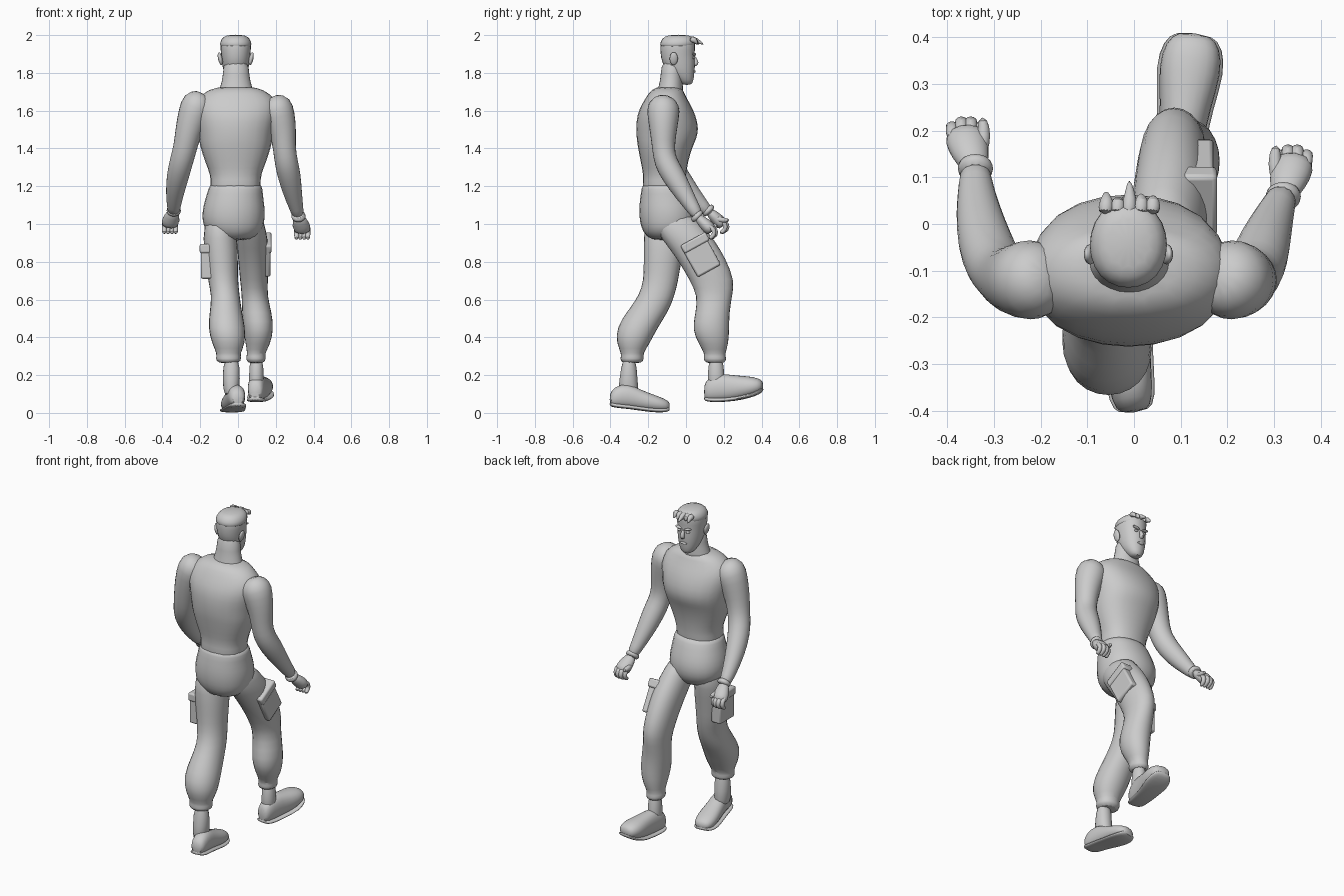
import bpy
import bmesh
from math import cos, sin, pi, radians
from mathutils import Vector

default = bpy.data.objects.get("Cube")
if default:
    bpy.data.objects.remove(default, do_unlink=True)

SIDES = 12
CM = 0.01


def finish(obj, name, angle=60):
    obj.name = name
    bpy.ops.object.select_all(action='DESELECT')
    obj.select_set(True)
    bpy.context.view_layer.objects.active = obj
    bpy.ops.object.shade_smooth_by_angle(angle=radians(angle))
    return obj


def ring(centre, u, v, power):
    """Rounded-box outline around a centre, spanned by half axes u and v."""
    points = []
    for i in range(SIDES):
        a = 2 * pi * (i + 0.5) / SIDES
        c, s = cos(a), sin(a)
        k = (abs(c) ** power + abs(s) ** power) ** (-1 / power)
        points.append(centre + u * c * k + v * s * k)
    return points


def skin(name, rings):
    """Bridge a stack of rings into one closed, subdivided surface."""
    bm = bmesh.new()
    loops = [[bm.verts.new(p) for p in r] for r in rings]
    for a, b in zip(loops, loops[1:]):
        for i in range(SIDES):
            j = (i + 1) % SIDES
            bm.faces.new((a[i], a[j], b[j], b[i]))
    bm.faces.new(loops[0])
    bm.faces.new(loops[-1])
    bmesh.ops.recalc_face_normals(bm, faces=bm.faces)
    mesh = bpy.data.meshes.new(name)
    bm.to_mesh(mesh)
    bm.free()
    obj = bpy.data.objects.new(name, mesh)
    bpy.context.collection.objects.link(obj)
    obj.modifiers.new("Round", 'SUBSURF').levels = 1
    return finish(obj, name)


def stack(name, rows, power=2.2):
    """Level sections in centimetres: height, x range, y range."""
    rings = []
    for z, x0, x1, y0, y1 in rows:
        centre = Vector((x0 + x1, y0 + y1, 2 * z)) * CM / 2
        u = Vector(((x1 - x0) * CM / 2, 0, 0))
        v = Vector((0, (y1 - y0) * CM / 2, 0))
        rings.append(ring(centre, u * 1.02, v * 1.02, power))
    return skin(name, rings)


def tube(name, points, flat=1.0):
    """Round sections square to a path in centimetres: x, y, z, radius."""
    path = [Vector(p[:3]) * CM for p in points]
    rings = []
    for i, p in enumerate(path):
        along = path[min(i + 1, len(path) - 1)] - path[max(i - 1, 0)]
        v = along.cross(Vector((1, 0, 0))).normalized()
        u = v.cross(along).normalized()
        r = points[i][3] * CM * 1.03
        rings.append(ring(p, u * r, v * r * flat, 2))
    return skin(name, rings)


def blob(name, location, size, turn=(0, 0, 0)):
    bpy.ops.mesh.primitive_uv_sphere_add(segments=14, ring_count=8)
    obj = bpy.context.object
    obj.location = Vector(location) * CM
    obj.scale = Vector(size) * CM
    obj.rotation_euler = [radians(a) for a in turn]
    return finish(obj, name)


def slab(name, location, size, tilt):
    bpy.ops.mesh.primitive_cube_add(size=2)
    obj = bpy.context.object
    obj.location = Vector(location) * CM
    obj.scale = Vector(size) * CM
    obj.rotation_euler.x = radians(tilt)
    bpy.ops.object.transform_apply(location=False, rotation=False, scale=True)
    bevel = obj.modifiers.new("Soft edge", 'BEVEL')
    bevel.width = CM
    bevel.segments = 2
    return finish(obj, name, 40)


def shoe(name, heel, toe, rows):
    """Sections from heel to toe: fraction, half width, underside, top."""
    heel, toe = Vector((*heel, 0)) * CM, Vector((*toe, 0)) * CM
    side = (toe - heel).cross(Vector((0, 0, 1))).normalized() * CM
    up = Vector((0, 0, CM))
    upper, sole = [], []
    for t, w, low, high in rows:
        base = heel.lerp(toe, t)
        upper.append(ring(base + up * (low + high) / 2, side * w,
                          up * (high - low) / 2, 2.6))
        sole.append(ring(base + up * (low + 0.8), side * (w + 0.5), up * 1.1, 4))
    skin(name, upper)
    skin(name + "_sole", sole)


# Torso and neck
stack("torso", [
    (115, -15, 12, -23, 0), (121, -14.5, 12, -23, -0.5), (126, -14.5, 12, -22.5, 0),
    (133, -17.5, 15, -24, 1), (141, -20, 17.5, -25.5, 3.5), (144, -20.5, 18, -26, 5),
    (150, -21.5, 19, -26.5, 7), (158, -23, 21, -26, 5), (164, -23, 21, -23, 2),
    (169, -19, 17, -20, -1), (173, -12, 10, -16.5, -2)], 2.6)
stack("neck", [(165, -12, 10, -17, -1), (173, -9.5, 7.5, -14.5, -1.5),
               (178, -8, 6, -13.5, -2), (188, -8, 6, -13, -1)], 2)

# Trousers
stack("pelvis", [
    (91, -10, 7, -19, -2), (96, -17, 13, -23, 4), (101, -19, 14, -24.5, 6),
    (107, -19, 14.5, -25, 6), (113, -17.5, 13.5, -24.5, 4),
    (119, -15.5, 13, -23.5, 1.5), (122, -15, 12.5, -23, 0)], 2.4)
stack("leading_trouser_leg", [
    (106, 0, 12, -19, 3), (100, -1, 14, -18, 8), (92, -1, 16, -13, 15),
    (82, 0, 16, -5, 21), (70, 1, 16, 2, 26), (62, 2, 15.5, 6, 24.5),
    (53, 2, 18, 5, 23), (44, 3, 19, 3, 23), (36, 4, 17, 7, 22.5),
    (31, 5, 14, 10, 20.5), (29, 4, 15, 9, 21.5), (26, 5, 14, 10, 21)])
stack("trailing_trouser_leg", [
    (106, -17, -3, -22, 2), (92, -19, 0, -22.5, 0), (80, -17, 0, -22.5, -2.5),
    (70, -16, 0, -22.5, -4), (62, -14, 1, -25, -6), (54, -15, 2, -31, -9),
    (45, -16, 4, -37, -15), (37, -14, 4, -37, -19), (31, -11, 1, -34, -23),
    (29, -12, 2, -35, -22), (26, -11, 1, -34.5, -23)])

# Thigh pockets with flaps
for name, x, y, z, tilt in (("leading", 14, 8, 83, 29), ("trailing", -16.5, -12, 80, 0)):
    slab(name + "_pocket", (x, y, z), (3.2, 7, 9), tilt)
    slab(name + "_pocket_flap", (x, y - tilt / 9, z + 7), (3.8, 7.6, 2.5), tilt)

# Ankles and shoes
stack("leading_ankle", [(30, 6, 13.5, 12, 20), (20, 6, 13.5, 11.5, 20), (11, 5, 14, 11, 22)])
stack("trailing_ankle", [(30, -8, 1, -34, -26), (18, -8, 1, -35, -26), (8, -8, 1, -37, -24)])
shoe("leading_shoe", (9, 9.5), (13, 41), [
    (0, 3, 7, 15), (0.08, 4.5, 6, 19), (0.3, 5, 6, 21), (0.5, 5.5, 6.5, 20),
    (0.75, 7, 8, 19.5), (0.92, 6, 10, 18.5), (1, 3.5, 12, 16.5)])
shoe("trailing_shoe", (0, -40.5), (-4, -8.5), [
    (0, 3, 4, 10), (0.08, 4.5, 3, 14), (0.3, 5, 2.5, 16), (0.5, 5.5, 1.5, 12.5),
    (0.75, 6.5, 0.5, 9.5), (0.92, 5.5, 0.5, 7.5), (1, 3, 1.5, 5.5)])

# Arms from the shoulder cap to the wrist
tube("right_arm", [
    (17, -11, 167, 4), (20, -12, 163, 9), (22, -12, 157, 8.5), (24, -12, 148, 7),
    (24.5, -12, 140, 6), (25.5, -11, 133, 6.2), (27, -7, 126, 6.3),
    (29, -1, 116, 5), (31, 4, 108, 3.6), (32, 6.5, 104, 3.2)])
tube("left_arm", [
    (-18, -11, 169, 4), (-21, -12, 165, 9), (-23.5, -12, 158, 8.5), (-26.5, -12, 148, 7),
    (-28, -11, 140, 6.3), (-30, -9, 133, 6.3), (-32, -4, 125, 6),
    (-33.5, 3, 116, 4.8), (-34, 9, 109, 3.6), (-34, 12, 106, 3.2)])


def hand(name, wrist, out):
    """Loosely closed hand reaching forward and down; out is the outer side."""
    x, y, z = wrist
    tube(name + "_cuff", [(x, y - 2.5, z + 2.5, 3.5), (x, y - 1, z + 1, 4),
                          (x, y, z, 3.5)])
    tube(name + "_palm", [(x, y - 1, z + 1, 3), (x + out, y + 2, z - 2, 4),
                          (x + out * 2, y + 5, z - 5, 4.8),
                          (x + out * 2, y + 7, z - 7, 4)], 0.75)
    for i in range(4):
        fx = x + out * (2 * i - 1)
        reach = 1.2 if i in (1, 2) else 0
        tube(f"{name}_finger_{i + 1}", [
            (fx, y + 5, z - 4, 1.3), (fx, y + 8 + reach, z - 6, 1.4),
            (fx, y + 8 + reach, z - 9, 1.3), (fx, y + 5, z - 11, 1.1)])
    tube(name + "_thumb", [(x - out, y + 2, z - 3, 1.6), (x - out * 2, y + 6, z - 4, 1.5),
                           (x - out * 1.5, y + 10, z - 4, 1)])


hand("right_hand", (32, 7, 103), 1)
hand("left_hand", (-34, 13, 106), -1)

# Head with its ears and face
MID = -1.2
stack("head", [(z, MID - w, MID + w, back, front) for z, w, back, front in (
    (173.5, 2.5, -2, 3), (176, 4.5, -5, 4), (180, 6.5, -10, 4.5), (186, 7.4, -13, 5),
    (190, 7.8, -13.5, 4.5), (194, 8.3, -13.8, 5), (198, 7.6, -13, 4.5),
    (200, 5, -10, 1.5))], 2.3)
for side, name in ((1, "right"), (-1, "left")):
    blob(name + "_ear", (MID + side * 8.2, -6.5, 187.5), (1.2, 2.2, 3.5), (0, side * 12, 0))
    blob(name + "_eye", (MID + side * 2.9, 4, 188), (1.3, 0.9, 0.7))
    blob(name + "_brow", (MID + side * 3, 4.3, 189.8), (2.4, 1.1, 0.7), (0, side * -12, 0))
tube("nose", [(MID, 4, 189, 0.8), (MID, 5.3, 186.5, 1.1), (MID, 5.6, 185, 1.5),
              (MID, 4, 184, 1)])
blob("lips", (MID, 4.2, 180.8), (2.2, 0.9, 0.8))

# Short hair with a ragged fringe
stack("hair", [(z, MID - w, MID + w, back, front) for z, w, back, front in (
    (193, 8, -13.5, 4), (195, 8.6, -14, 5), (198, 7.8, -13, 5), (200.3, 5, -10, 2))], 2.3)
for i, reach in enumerate((7, 5.5, 9.5, 6.5, 6)):
    x = MID - 5 + 2.5 * i
    tube(f"fringe_{i + 1}", [(x, 2, 198, 1.8), (x + 0.4, 5, 197.5, 1.6),
                             (x + 0.2, reach, 195, 0.3)])
